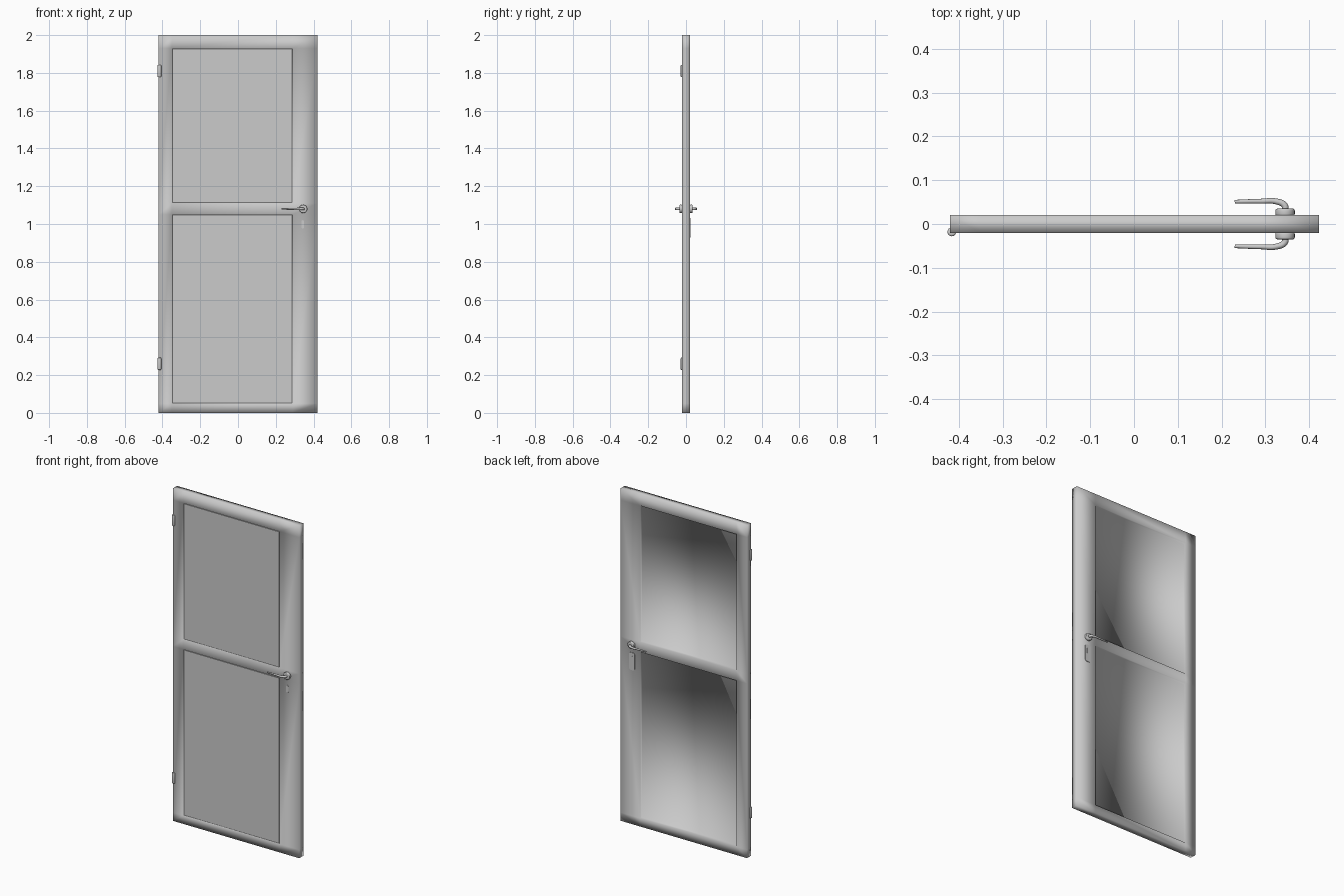
import bpy, bmesh
from math import radians, pi
from mathutils import Matrix, Vector

cube = bpy.data.objects.get("Cube")
if cube:
    bpy.data.objects.remove(cube, do_unlink=True)

grey = bpy.data.materials.new("light_grey")
grey.use_nodes = True
colour = (0.6, 0.6, 0.6, 1)
grey.diffuse_color = colour
grey.node_tree.nodes["Principled BSDF"].inputs["Base Color"].default_value = colour

HALF = 0.02                               # half the door thickness
XS = (-0.42, -0.35, 0.29, 0.422)          # frame lines across
ZS = (0, 0.05, 1.05, 1.11, 1.93, 2)       # frame lines upwards
PANELS = ((0.05, 1.05), (1.11, 1.93))
HANDLE_X, HANDLE_Z = 0.345, 1.08


def finish(name, bm, angle=None):
    """Turn a bmesh into an object; angle gives smooth shading with sharp edges."""
    bmesh.ops.recalc_face_normals(bm, faces=bm.faces)
    mesh = bpy.data.meshes.new(name)
    bm.to_mesh(mesh)
    bm.free()
    mesh.materials.append(grey)
    obj = bpy.data.objects.new(name, mesh)
    bpy.context.collection.objects.link(obj)
    if angle:
        bpy.ops.object.select_all(action='DESELECT')
        obj.select_set(True)
        bpy.context.view_layer.objects.active = obj
        bpy.ops.object.shade_smooth_by_angle(angle=radians(angle))
    return obj


def cylinder(name, radius, depth, centre, axis, bevel):
    bm = bmesh.new()
    bmesh.ops.create_cone(bm, cap_ends=True, segments=24, radius1=radius,
                          radius2=radius, depth=depth)
    rims = [e for e in bm.edges if abs(e.verts[0].co.z - e.verts[1].co.z) < depth / 2]
    bmesh.ops.bevel(bm, geom=rims, offset=bevel, segments=3, profile=0.5, affect='EDGES')
    if axis == 'Y':
        bmesh.ops.rotate(bm, verts=bm.verts, matrix=Matrix.Rotation(pi / 2, 3, 'X'))
    bmesh.ops.translate(bm, verts=bm.verts, vec=centre)
    return finish(name, bm, 50)


def plate(name, x, z, width, height, y, depth, bevel=0):
    bm = bmesh.new()
    bmesh.ops.create_cube(bm, size=1)
    bmesh.ops.scale(bm, verts=bm.verts, vec=(width, depth, height))
    if bevel:
        corners = [e for e in bm.edges
                   if abs(e.verts[0].co.y - e.verts[1].co.y) > depth / 2]
        bmesh.ops.bevel(bm, geom=corners, offset=bevel, segments=5,
                        profile=0.5, affect='EDGES')
    bmesh.ops.translate(bm, verts=bm.verts, vec=(x, y, z))
    return finish(name, bm, 30 if bevel else None)


# Door leaf: a gridded slab with its panels sunk on both faces, softly shaded
bm = bmesh.new()
grid = [[bm.verts.new((x, -HALF, z)) for z in ZS] for x in XS]
for i in range(len(XS) - 1):
    for j in range(len(ZS) - 1):
        bm.faces.new((grid[i][j], grid[i + 1][j], grid[i + 1][j + 1], grid[i][j + 1]))
copy = bmesh.ops.extrude_face_region(bm, geom=bm.faces[:], use_keep_orig=True)
bmesh.ops.translate(bm, vec=(0, 2 * HALF, 0),
                    verts=[v for v in copy["geom"] if isinstance(v, bmesh.types.BMVert)])
bmesh.ops.recalc_face_normals(bm, faces=bm.faces)


def is_panel(face):
    c = face.calc_center_median()
    return (abs(face.normal.y) > 0.9 and XS[1] < c.x < XS[2]
            and any(low < c.z < high for low, high in PANELS))


for face in [f for f in bm.faces if is_panel(f)]:
    shift = 0.006 if face.normal.y < 0 else -0.018
    sunk = bmesh.ops.extrude_face_region(bm, geom=[face])
    if face.is_valid:
        bm.faces.remove(face)
    bmesh.ops.translate(bm, vec=(0, shift, 0),
                        verts=[v for v in sunk["geom"] if isinstance(v, bmesh.types.BMVert)])
finish("door_frame", bm, 180)

# Flat front panels, leaving a hairline gap to the frame
for name, (low, high) in zip(("lower_panel", "upper_panel"), PANELS):
    gap = 0.006
    plate(name, (XS[1] + XS[2]) / 2, (low + high) / 2, XS[2] - XS[1] - gap,
          high - low - gap, -0.0165, 0.005)

# Hinge knuckles on the front right edge
for name, z in (("lower_hinge", 0.26), ("upper_hinge", 1.81)):
    cylinder(name, 0.01, 0.065, (-0.416, -0.018, z), 'Z', 0.004)

# Handle sets on both faces
for side, s in (("front", -1), ("back", 1)):
    cylinder(side + "_rosette", 0.022, 0.016, (HANDLE_X, s * 0.027, HANDLE_Z), 'Y', 0.004)

    curve = bpy.data.curves.new(side + "_lever", 'CURVE')
    curve.dimensions = '3D'
    curve.bevel_depth = 0.0075
    curve.bevel_resolution = 3
    curve.resolution_u = 8
    curve.use_fill_caps = True
    path = [(0.345, 0.03, 1), (0.344, 0.042, 1), (0.325, 0.0515, 0.9),
            (0.29, 0.052, 0.75), (0.23, 0.051, 0.55)]
    spline = curve.splines.new('BEZIER')
    spline.bezier_points.add(len(path) - 1)
    for point, (x, y, radius) in zip(spline.bezier_points, path):
        point.co = Vector((x, s * y, HANDLE_Z))
        point.radius = radius
        point.handle_left_type = point.handle_right_type = 'AUTO'
    curve.materials.append(grey)
    lever = bpy.data.objects.new(side + "_lever", curve)
    bpy.context.collection.objects.link(lever)

# Lock: a slim keyhole cover in front, a rounded plate with keyhole behind
plate("front_keyhole_cover", 0.343, 0.998, 0.014, 0.044, -0.0205, 0.003, 0.006)
plate("back_lock_plate", 0.345, 0.98, 0.038, 0.105, 0.0205, 0.004, 0.012)
plate("back_keyhole", 0.345, 0.995, 0.011, 0.036, 0.023, 0.002, 0.005)
